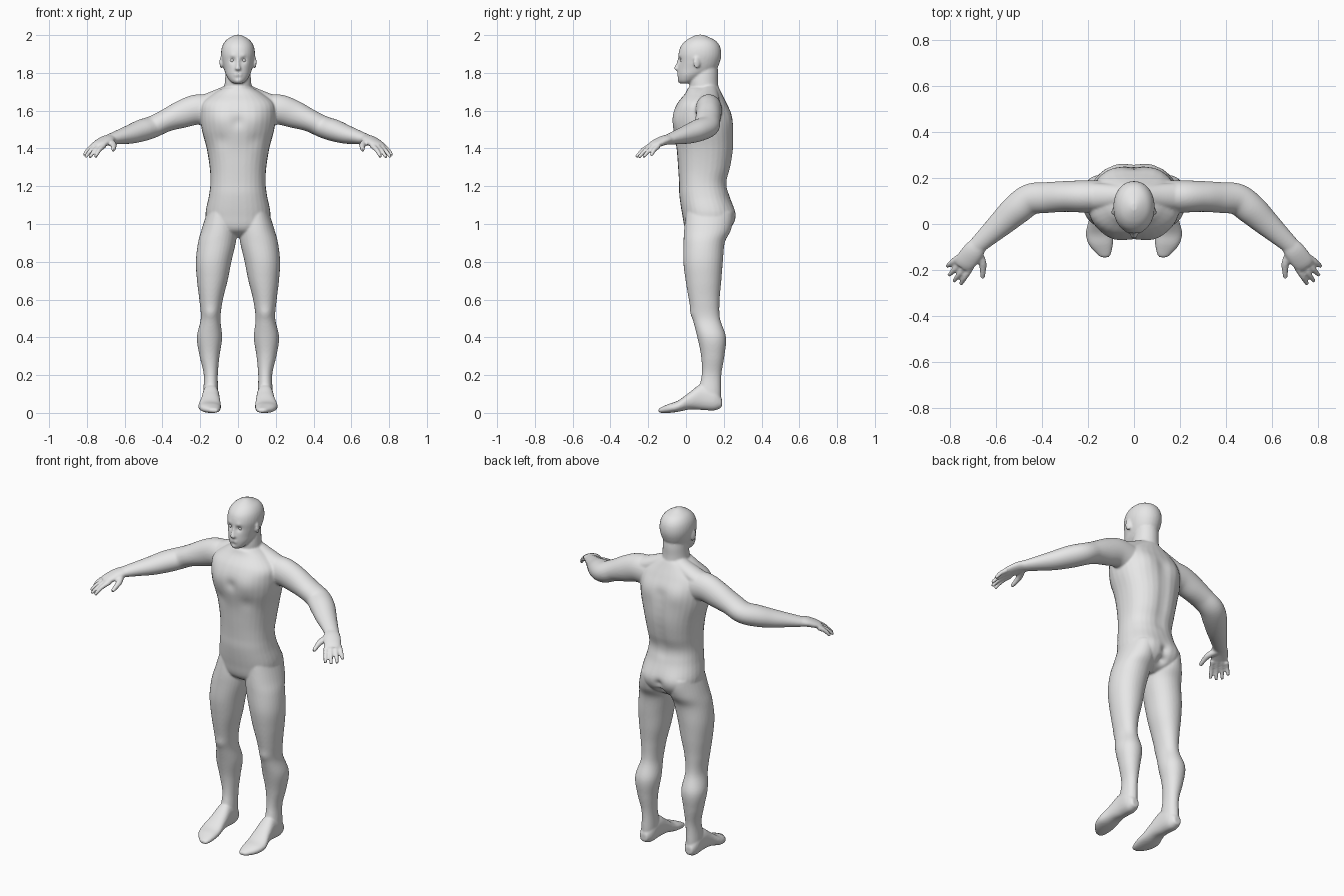
import bpy
import bmesh
import math
from mathutils import Vector, Matrix

default_cube = bpy.data.objects.get("Cube")
if default_cube:
    bpy.data.objects.remove(default_cube, do_unlink=True)

SIDES = 32
X, Y, Z = Vector((1, 0, 0)), Vector((0, 1, 0)), Vector((0, 0, 1))
bm = bmesh.new()


def spline(rows, steps=6):
    """Smoothly interpolate the rows of a section table."""
    ext = [rows[0], *rows, rows[-1]]
    out = []
    for span in zip(ext, ext[1:], ext[2:], ext[3:]):
        for i in range(steps):
            t = i / steps
            out.append(tuple(
                q + t / 2 * (r - p) + t * t * (p - 2.5 * q + 2 * r - s / 2)
                + t ** 3 * (1.5 * (q - r) + (s - p) / 2)
                for p, q, r, s in zip(*span)))
    return out + [tuple(rows[-1])]


def ring(center, u, v, ru, rv, power):
    """Rounded section: an ellipse, or squarer with a higher power."""
    points = []
    for i in range(SIDES):
        a = math.tau * i / SIDES
        c, s = math.cos(a), math.sin(a)
        cu = math.copysign(abs(c) ** (2 / power), c)
        sv = math.copysign(abs(s) ** (2 / power), s)
        points.append(center + u * (ru * cu) + v * (rv * sv))
    return points


def loft(rings, mirror):
    """Skin the rings into a closed solid, on both sides if mirrored."""
    for side in ((1, -1) if mirror else (1,)):
        loops = [[bm.verts.new((p.x * side, p.y, p.z)) for p in r] for r in rings]
        for a, b in zip(loops, loops[1:]):
            for i in range(SIDES):
                j = (i + 1) % SIDES
                bm.faces.new((a[i], a[j], b[j], b[i]))
        bm.faces.new(loops[0])
        bm.faces.new(loops[-1])


def stack(rows, axis, v, mirror=False, power=2.0):
    """Sections along an axis: position, x range, range on the v axis."""
    rings = []
    for pos, x0, x1, v0, v1 in spline(rows):
        center = axis * pos + X * ((x0 + x1) / 2) + v * ((v0 + v1) / 2)
        rings.append(ring(center, X, v, (x1 - x0) / 2, (v1 - v0) / 2, power))
    loft(rings, mirror)


def symmetric(rows):
    return [(z, -half, half, front, back) for z, half, front, back in rows]


def limb(rows, mirror=True):
    """Sections across a free path: x, y, z, sideways radius, upright radius."""
    rows = spline(rows)
    path = [Vector(r[:3]) for r in rows]
    rings = []
    for i, row in enumerate(rows):
        along = (path[min(i + 1, len(path) - 1)] - path[max(i - 1, 0)]).normalized()
        across = along.cross(Z).normalized()
        rings.append(ring(path[i], across, across.cross(along), row[3], row[4], 2.0))
    loft(rings, mirror)


# Torso, from crotch to collar
stack(symmetric([
    (.93, .05, .06, .16), (.97, .15, 0, .23), (1.05, .172, -.02, .26),
    (1.15, .154, -.035, .23), (1.22, .146, -.037, .217), (1.3, .15, -.042, .238),
    (1.4, .166, -.05, .253), (1.5, .192, -.067, .252), (1.58, .2, -.067, .24),
    (1.64, .19, -.045, .215), (1.69, .13, -.005, .19), (1.72, .08, .01, .175),
]), Z, Y, power=2.3)

# Neck and the slopes down to the shoulders
stack(symmetric([
    (1.64, .085, .02, .185), (1.7, .075, .02, .175), (1.75, .07, .018, .17),
    (1.8, .066, .03, .17), (1.85, .06, .05, .165),
]), Z, Y)
limb([(.02, .12, 1.7, .05, .05), (.1, .12, 1.67, .055, .045), (.19, .12, 1.635, .06, .045)])

# Head, from chin to crown
stack(symmetric([
    (1.745, .028, -.028, .02), (1.76, .045, -.04, .06), (1.79, .064, -.044, .11),
    (1.82, .074, -.044, .16), (1.86, .085, -.04, .18), (1.9, .09, -.04, .187),
    (1.94, .084, -.028, .18), (1.97, .066, -.002, .158), (1.99, .038, .03, .12),
    (2.002, .012, .06, .09),
]), Z, Y, power=2.1)

# Nose
stack(symmetric([
    (1.812, .013, -.05, -.02), (1.82, .018, -.063, -.02), (1.83, .014, -.062, -.02),
    (1.85, .009, -.052, -.02), (1.88, .009, -.042, -.02),
]), Z, Y)

# Ears
for side in (1, -1):
    shape = (Matrix.Translation((.088 * side, .058, 1.856))
             @ Matrix.Rotation(.35 * side, 4, "Z") @ Matrix.Diagonal((.009, .02, .033, 1)))
    bmesh.ops.create_uvsphere(bm, u_segments=16, v_segments=12, radius=1, matrix=shape)

# Legs
stack([
    (1.06, .02, .165, 0, .24), (.97, .006, .193, -.01, .235), (.9, .012, .212, -.013, .205),
    (.8, .035, .223, -.014, .195), (.7, .055, .217, -.002, .187), (.6, .08, .205, .015, .178),
    (.5, .093, .197, .035, .18), (.4, .084, .218, .06, .212), (.3, .098, .203, .08, .203),
    (.2, .107, .181, .083, .187), (.1, .105, .185, .06, .186), (.05, .11, .183, .06, .185),
], Z, Y, mirror=True, power=2.1)

# Feet, from heel to toes
stack([
    (.19, .125, .17, .03, .075), (.15, .105, .186, .013, .13), (.08, .1, .188, .016, .15),
    (.02, .095, .196, .018, .11), (-.04, .09, .21, .006, .066), (-.09, .092, .197, 0, .048),
    (-.13, .1, .163, 0, .03), (-.145, .11, .145, .004, .022),
], Y, Z, mirror=True, power=2.3)

# Arms, from shoulder to wrist
limb([
    (.14, .12, 1.6, .07, .085), (.22, .12, 1.605, .07, .08), (.3, .12, 1.58, .067, .073),
    (.38, .115, 1.548, .067, .06), (.45, .108, 1.515, .068, .058), (.51, .065, 1.495, .067, .058),
    (.57, .01, 1.475, .058, .05), (.63, -.045, 1.46, .047, .038), (.69, -.1, 1.445, .037, .026),
])

# Palms
limb([
    (.67, -.08, 1.449, .036, .026), (.7, -.12, 1.442, .046, .025),
    (.735, -.165, 1.422, .046, .02), (.75, -.187, 1.41, .036, .014),
])

# Thumbs
limb([(.685, -.12, 1.436, .02, .018), (.66, -.17, 1.42, .017, .016), (.66, -.235, 1.39, .01, .01)])

# Fingers, each from a knuckle to a tip
index_knuckle, little_knuckle = Vector((.709, -.187, 1.415)), Vector((.766, -.145, 1.412))
tips = [(.755, -.262, 1.355), (.785, -.25, 1.352), (.807, -.225, 1.354), (.815, -.185, 1.362)]
for i, tip in enumerate(tips):
    knuckle = index_knuckle.lerp(little_knuckle, i / (len(tips) - 1))
    middle = knuckle.lerp(Vector(tip), .55) + Z * .009
    limb([(*knuckle, .014, .014), (*middle, .012, .012), (*tip, .009, .009)])

# Fuse everything into one continuous skin
bmesh.ops.recalc_face_normals(bm, faces=bm.faces[:])
mesh = bpy.data.meshes.new("body")
bm.to_mesh(mesh)
bm.free()
body = bpy.data.objects.new("body", mesh)
bpy.context.collection.objects.link(body)
bpy.context.view_layer.objects.active = body
body.select_set(True)
remesh = body.modifiers.new("fuse", "REMESH")
remesh.mode = "VOXEL"
remesh.voxel_size = .0058
soften = body.modifiers.new("soften", "SMOOTH")
soften.factor = .5
soften.iterations = 5
for name in ("fuse", "soften"):
    bpy.ops.object.modifier_apply(modifier=name)

# Sculpting dabs: place, radius, push along the surface; mirrored in x
dabs = [
    ((.031, -.04, 1.868), .016, -.011),   # eye sockets
    ((.03, -.04, 1.889), .015, .004),     # brows
    ((.012, -.045, 1.79), .012, .004),    # lips
    ((0, -.045, 1.773), .01, -.005),      # crease under the lips
    ((0, -.035, 1.757), .016, .005),      # chin
    ((.09, -.065, 1.55), .06, .008),      # chest
    ((0, -.067, 1.54), .03, -.007),       # breastbone
    ((.09, -.05, 1.44), .04, -.005),      # below the chest
    ((.1, .24, 1.56), .06, .008),         # shoulder blades
    ((.085, .25, 1.03), .06, .01),        # buttocks
    ((0, .24, 1.03), .022, -.022),        # cleft
    ((0, .22, .98), .025, -.025),
    ((.145, .035, .53), .03, .006),       # kneecaps
]
dabs += [((0, .24, 1.2 + .05 * i), .035, -.006) for i in range(8)]  # spine
dabs = [(Vector(place), radius, push) for place, radius, push in dabs]

bm = bmesh.new()
bm.from_mesh(mesh)
bm.normal_update()
for vert in bm.verts:
    here = Vector((abs(vert.co.x), vert.co.y, vert.co.z))
    shift = 0
    for place, radius, push in dabs:
        if abs(here.z - place.z) < 3 * radius:
            shift += push * math.exp(-(here - place).length_squared / radius ** 2)
    if shift:
        vert.co += vert.normal * shift
bm.to_mesh(mesh)
bm.free()
bpy.ops.object.shade_smooth()

# Eyeballs, set in the sockets
eyes = bmesh.new()
for side in (1, -1):
    bmesh.ops.create_uvsphere(eyes, u_segments=16, v_segments=12, radius=.012,
                              matrix=Matrix.Translation((.031 * side, -.018, 1.867)))
eye_mesh = bpy.data.meshes.new("eyes")
eyes.to_mesh(eye_mesh)
eyes.free()
eye_mesh.shade_smooth()
eye_object = bpy.data.objects.new("eyes", eye_mesh)
bpy.context.collection.objects.link(eye_object)

# One plain grey for everything
grey = bpy.data.materials.new("plain grey")
grey.use_nodes = True
grey.diffuse_color = (.8, .8, .8, 1)
grey.node_tree.nodes["Principled BSDF"].inputs["Base Color"].default_value = (.8, .8, .8, 1)
for part in (mesh, eye_mesh):
    part.materials.clear()
    part.materials.append(grey)
